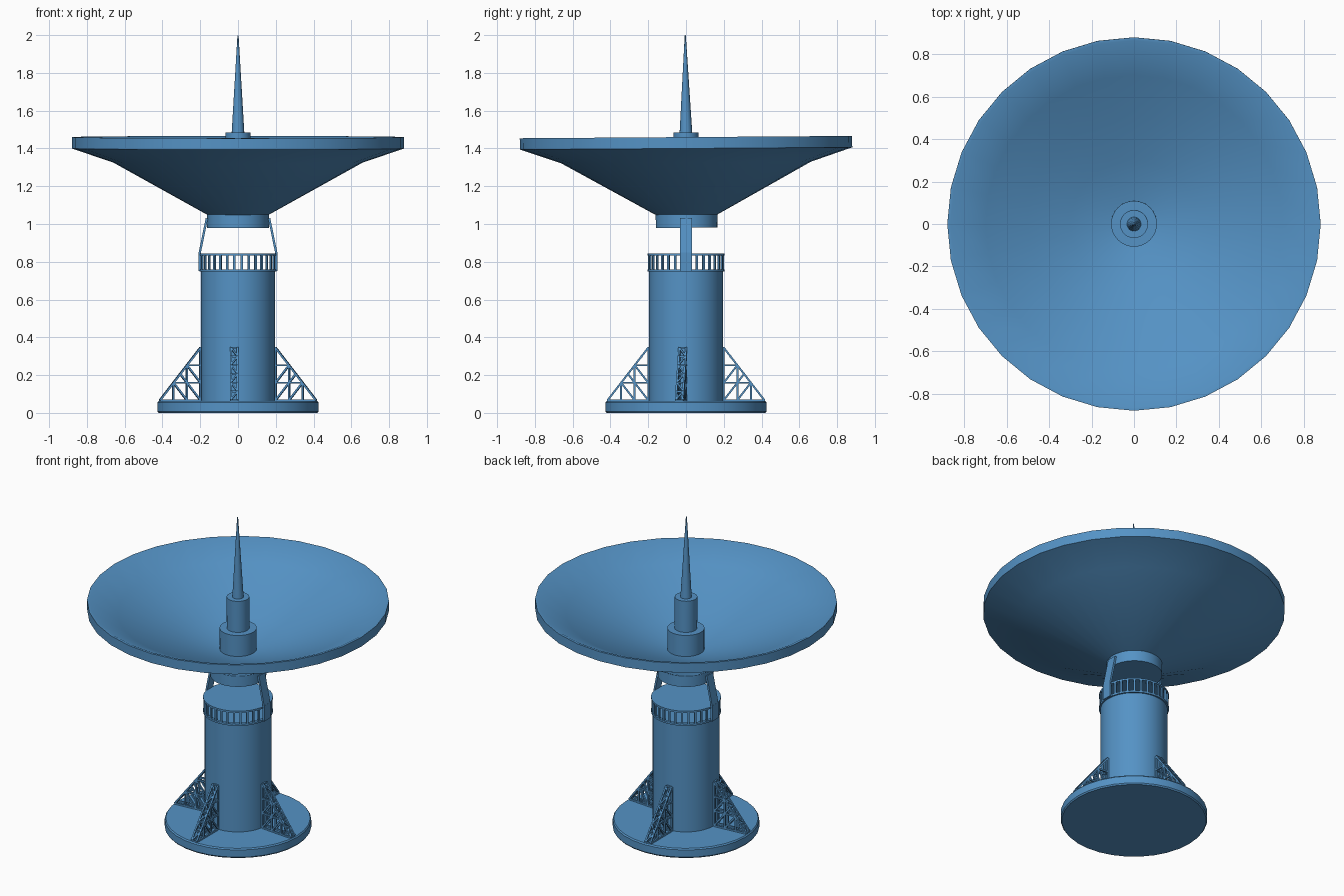
import bpy, bmesh, math
from mathutils import Matrix, Vector

if "Cube" in bpy.data.objects:
    bpy.data.objects.remove(bpy.data.objects["Cube"])

blue = bpy.data.materials.new("blue_paint")
blue.diffuse_color = (0.09, 0.29, 0.56, 1)
blue.use_nodes = True
blue.node_tree.nodes["Principled BSDF"].inputs["Base Color"].default_value = blue.diffuse_color


def finish(name, bm, smooth=True):
    bmesh.ops.recalc_face_normals(bm, faces=bm.faces)
    me = bpy.data.meshes.new(name)
    bm.to_mesh(me)
    bm.free()
    me.materials.append(blue)
    ob = bpy.data.objects.new(name, me)
    bpy.context.collection.objects.link(ob)
    if smooth:
        bpy.ops.object.select_all(action='DESELECT')
        ob.select_set(True)
        bpy.context.view_layer.objects.active = ob
        bpy.ops.object.shade_smooth_by_angle(angle=math.radians(30))
    return ob


def lathe(name, profile, sides=32, closed=False, matrix=Matrix()):
    """Spin an (r, z) profile round the z axis."""
    bm = bmesh.new()
    pts = [bm.verts.new((r, 0, z)) for r, z in profile]
    pairs = list(zip(pts, pts[1:] + pts[:1])) if closed else list(zip(pts, pts[1:]))
    edges = [bm.edges.new(p) for p in pairs]
    bmesh.ops.spin(bm, geom=pts + edges, cent=(0, 0, 0), axis=(0, 0, 1),
                   angle=2 * math.pi, steps=sides, use_duplicate=False)
    bmesh.ops.remove_doubles(bm, verts=bm.verts, dist=0.0005)
    bm.transform(matrix)
    return finish(name, bm)


def add_bar(bm, a, b, thick, width, matrix=Matrix()):
    """Box bar between two points, its width along y where possible."""
    a, b = Vector(a), Vector(b)
    d = b - a
    x = Vector((0, 1, 0)).cross(d).normalized()
    y = d.normalized().cross(x)
    rot = Matrix((x, y, d.normalized())).transposed().to_4x4()
    m = matrix @ Matrix.Translation((a + b) / 2) @ rot @ Matrix.Diagonal((thick, width, d.length, 1))
    bmesh.ops.create_cube(bm, size=1, matrix=m)


# Base and tower
lathe("base_plate", [(0, 0), (0.421, 0), (0.427, 0.008), (0.427, 0.054), (0.421, 0.062), (0, 0.062)])
lathe("tower", [(0, 0.05), (0.195, 0.05), (0.195, 0.755), (0, 0.755)])

# Colonnade and cap on the tower top
lathe("tower_cap", [(0, 0.832), (0.204, 0.832), (0.204, 0.843), (0, 0.843)])
lathe("gallery_bottom_ring", [(0.185, 0.748), (0.204, 0.748), (0.204, 0.76), (0.185, 0.76)], closed=True)
bm = bmesh.new()
for i in range(32):
    turn = Matrix.Rotation(2 * math.pi * (i + 0.5) / 32, 4, 'Z')
    add_bar(bm, (0.197, 0, 0.755), (0.197, 0, 0.838), 0.01, 0.012, turn)
finish("gallery_posts", bm, False)

# Four lattice buttresses: two side frames joined by rungs
R0, R1, Z0, Z1, HALF = 0.2, 0.415, 0.067, 0.345, 0.018


def grid(p, y):
    return (R0 + (R1 - R0) * p[0] / 3, y, Z0 + (Z1 - Z0) * p[1] / 3)


lattice = [((0, 0), (3, 0)), ((0, 0), (0, 3)), ((3, 0), (0, 3)),
           ((0, 1), (2, 1)), ((0, 2), (1, 2)), ((1, 0), (1, 2)), ((2, 0), (2, 1)),
           ((0, 0), (1.5, 1.5)), ((0, 1), (1, 2)), ((1, 0), (2, 1))]
slope = [(3 - k / 2, k / 2) for k in range(7)]
rungs = slope + [(0, 0), (1, 0), (2, 0), (0, 1), (1, 1), (0, 2)]
skew = math.radians(5)
places = {
    "right": Matrix.Rotation(-skew, 4, 'Z'),
    "left": Matrix.Rotation(math.pi + skew, 4, 'Z'),
    "front": Matrix.Translation((-0.02, 0, 0)) @ Matrix.Rotation(-math.pi / 2, 4, 'Z'),
    "back": Matrix.Translation((-0.02, 0, 0)) @ Matrix.Rotation(math.pi / 2, 4, 'Z'),
}
for side, m in places.items():
    bm = bmesh.new()
    for y in (-HALF, HALF):
        for a, b in lattice:
            add_bar(bm, grid(a, y), grid(b, y), 0.01, 0.01, m)
    for p in rungs:
        a, b = Vector(grid(p, -HALF)), Vector(grid(p, HALF))
        bmesh.ops.create_cube(bm, size=1, matrix=m @ Matrix.Translation((a + b) / 2)
                              @ Matrix.Diagonal((0.009, HALF * 2, 0.009, 1)))
    for k in range(6):
        s = HALF if k % 2 else -HALF
        add_bar(bm, grid(slope[k], s), grid(slope[k + 1], -s), 0.008, 0.008, m)
    finish(side + "_buttress", bm, False)

# Pair of bent arms carrying the dish
for side, s in (("left", -1), ("right", 1)):
    bm = bmesh.new()
    add_bar(bm, (s * 0.203, 0, 0.75), (s * 0.203, 0, 0.85), 0.012, 0.062)
    add_bar(bm, (s * 0.203, 0, 0.845), (s * 0.165, 0, 1.03), 0.012, 0.062)
    finish(side + "_arm", bm, False)

# Dish head, tipped very slightly
pivot = Matrix.Translation((0, 0, 1.43))
tip = pivot @ Matrix.Rotation(math.radians(0.4), 4, 'X') @ pivot.inverted()
lathe("dish_collar", [(0, 0.98), (0.163, 0.98), (0.163, 1.052), (0, 1.052)], matrix=tip)
lathe("dish", [(0, 1.05), (0.165, 1.05), (0.66, 1.325), (0.88, 1.4), (0.88, 1.46), (0.865, 1.46),
               (0.7, 1.378), (0.5, 1.288), (0.3, 1.208), (0.11, 1.15), (0, 1.14)], matrix=tip)

# Feed: stepped drums and spike
lathe("feed_lower_drum", [(0, 1.13), (0.108, 1.13), (0.108, 1.285), (0, 1.285)], matrix=tip)
lathe("feed_upper_drum", [(0, 1.27), (0.066, 1.27), (0.066, 1.485), (0, 1.485)], matrix=tip)
lathe("feed_spike", [(0, 1.475), (0.034, 1.475), (0.003, 1.998), (0, 2.0)], sides=16, matrix=tip)
